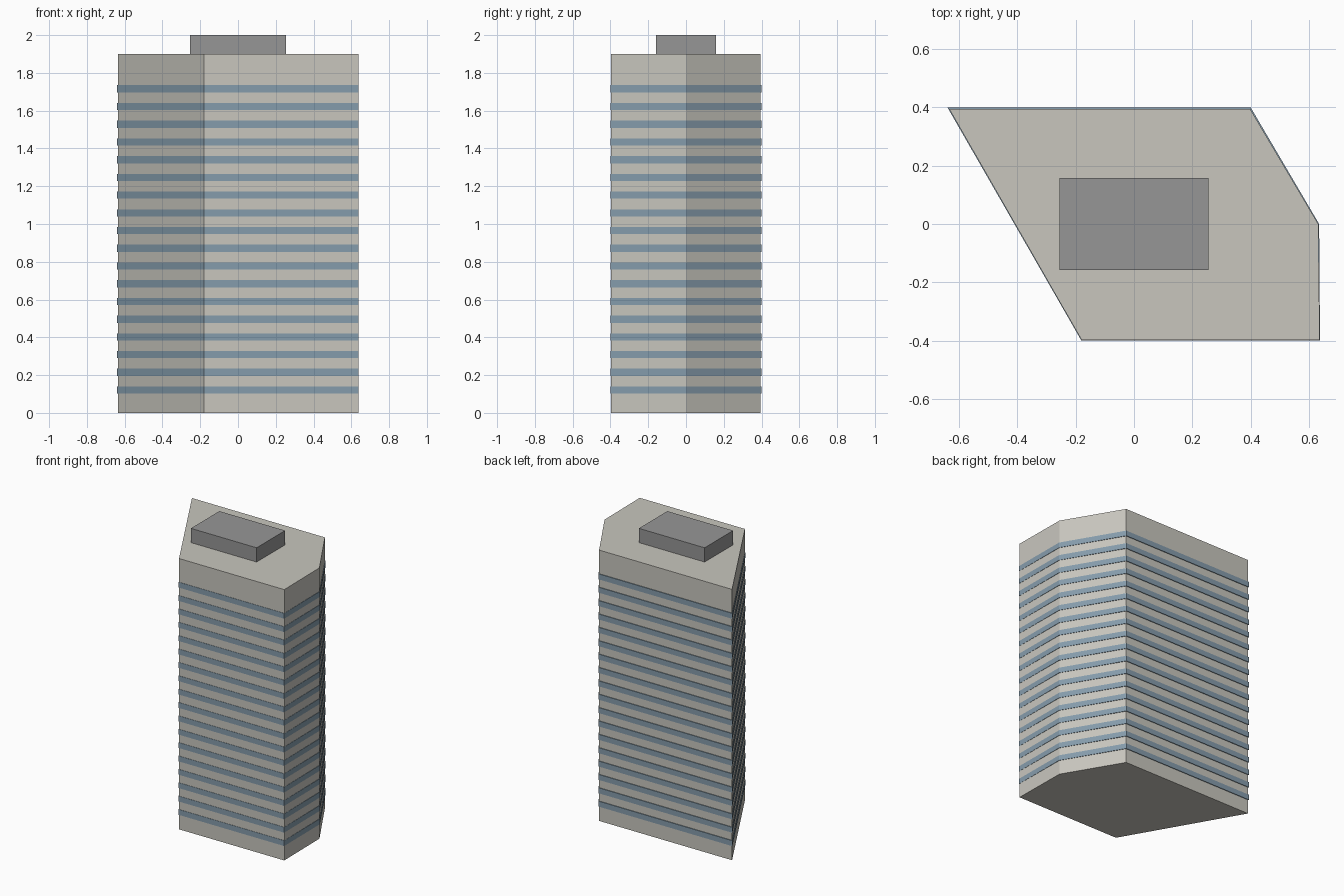
import bpy
import bmesh

cube = bpy.data.objects.get("Cube")
if cube:
    bpy.data.objects.remove(cube, do_unlink=True)


def make_material(name, rgb):
    mat = bpy.data.materials.new(name)
    mat.use_nodes = True
    color = (*rgb, 1.0)
    mat.diffuse_color = color
    mat.node_tree.nodes["Principled BSDF"].inputs["Base Color"].default_value = color
    return mat


def make_prism(name, outline, spans, mat):
    """Extrude one flat outline through each (bottom, top) height span."""
    bm = bmesh.new()
    for bottom, top in spans:
        lower = [bm.verts.new((x, y, bottom)) for x, y in outline]
        upper = [bm.verts.new((x, y, top)) for x, y in outline]
        bm.faces.new(lower)
        bm.faces.new(upper)
        for i in range(len(outline)):
            j = (i + 1) % len(outline)
            bm.faces.new((lower[i], lower[j], upper[j], upper[i]))
    bmesh.ops.recalc_face_normals(bm, faces=bm.faces)
    mesh = bpy.data.meshes.new(name)
    bm.to_mesh(mesh)
    bm.free()
    mesh.materials.append(mat)
    obj = bpy.data.objects.new(name, mesh)
    bpy.context.collection.objects.link(obj)
    return obj


concrete = make_material("pale concrete", (0.578, 0.565, 0.515))
glass = make_material("blue grey glass", (0.235, 0.333, 0.413))
roof_grey = make_material("roof grey", (0.305, 0.305, 0.305))

# Five-sided tower body
body_outline = [(-0.634, 0.395), (0.398, 0.395), (0.632, 0.0),
                (0.637, -0.397), (-0.18, -0.397)]
make_prism("tower_body", body_outline, [(0.0, 1.9)], concrete)

# Window bands, one per floor, slightly proud of the walls
band_outline = [(-0.64, 0.4), (0.4, 0.4), (0.635, 0.0),
                (0.638, -0.399), (-0.181, -0.399)]
FLOORS = 18
PITCH = 0.0938
bands = [(0.102 + i * PITCH, 0.14 + i * PITCH) for i in range(FLOORS)]
make_prism("window_bands", band_outline, bands, glass)

# Plant room on the roof
hx, hy = 0.255, 0.158
make_prism("roof_plant_room", [(-hx, -hy), (hx, -hy), (hx, hy), (-hx, hy)],
           [(1.9, 2.0)], roof_grey)
